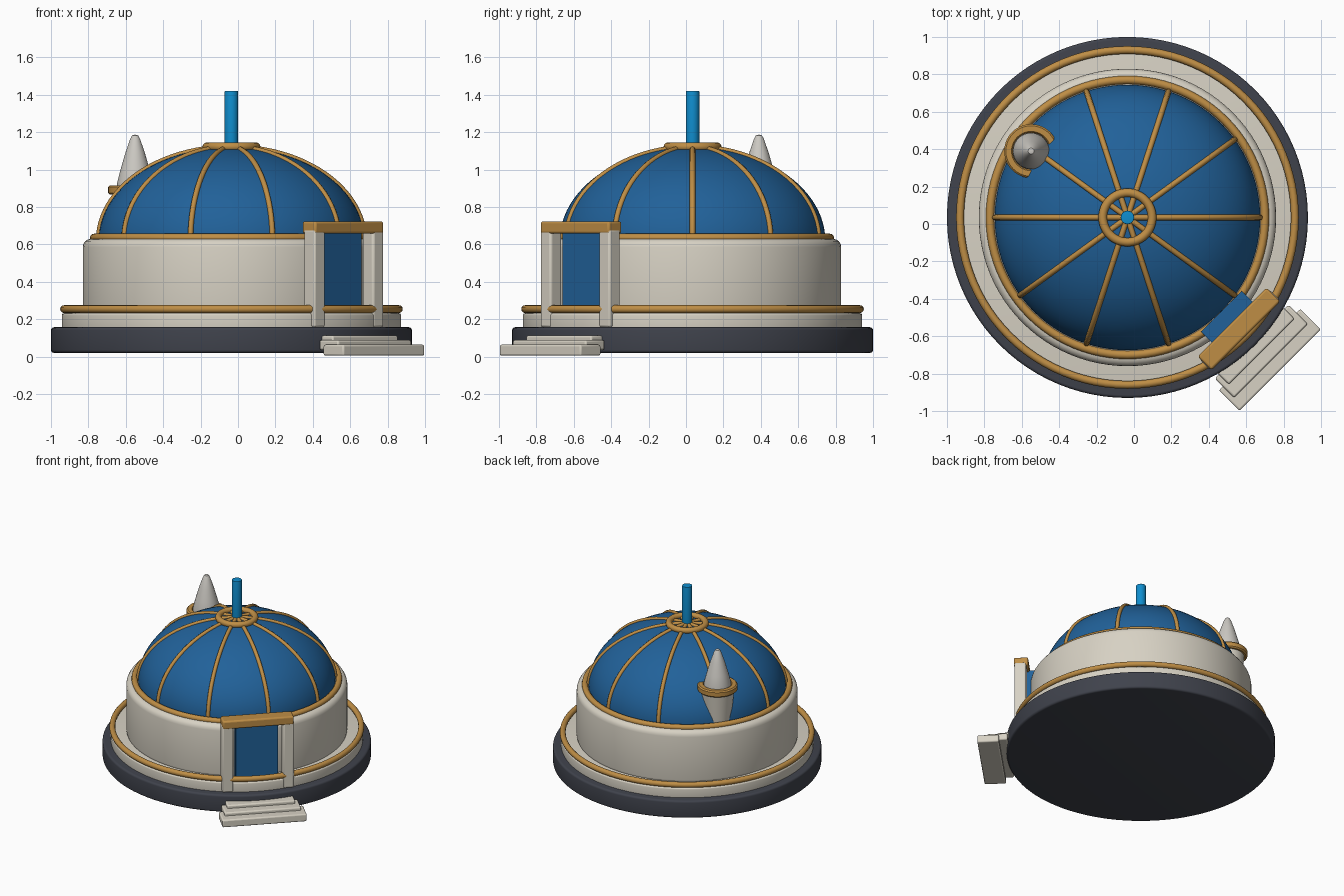
import bpy, bmesh, math
from mathutils import Matrix, Vector

if "Cube" in bpy.data.objects:
    bpy.data.objects.remove(bpy.data.objects["Cube"])

CX, CY = -0.035, 0.035          # axis of the round building
DOME_R, DOME_H, DOME_Z = 0.71, 0.50, 0.62


def material(name, rgb):
    m = bpy.data.materials.new(name)
    m.diffuse_color = (*rgb, 1)
    m.use_nodes = True
    m.node_tree.nodes["Principled BSDF"].inputs["Base Color"].default_value = m.diffuse_color
    return m


SLATE = material("slate", (0.05, 0.055, 0.072))
STONE = material("cream stone", (0.68, 0.64, 0.55))
GOLD = material("gold", (0.52, 0.27, 0.06))
BLUE = material("dome blue", (0.015, 0.12, 0.32))
SKY = material("bright blue", (0.005, 0.27, 0.62))
SILVER = material("pale grey", (0.60, 0.58, 0.54))


def finish(bm, name, mat, loc=(0, 0, 0), bevel=0.0, smooth=True):
    bmesh.ops.recalc_face_normals(bm, faces=bm.faces)
    me = bpy.data.meshes.new(name)
    bm.to_mesh(me)
    bm.free()
    ob = bpy.data.objects.new(name, me)
    bpy.context.collection.objects.link(ob)
    me.materials.append(mat)
    ob.location = loc
    if bevel:
        b = ob.modifiers.new("soft edges", 'BEVEL')
        b.width, b.segments = bevel, 3
    if smooth:
        bpy.ops.object.select_all(action='DESELECT')
        ob.select_set(True)
        bpy.context.view_layer.objects.active = ob
        bpy.ops.object.shade_smooth_by_angle(angle=math.radians(40))
    return ob


def lathe(name, profile, mat, loc=(CX, CY, 0), steps=96, closed=False):
    """Spin an (r, z) profile around the vertical axis."""
    bm = bmesh.new()
    vs = [bm.verts.new((r, 0, z)) for r, z in profile]
    pairs = list(zip(vs, vs[1:])) + ([(vs[-1], vs[0])] if closed else [])
    es = [bm.edges.new(p) for p in pairs]
    bmesh.ops.spin(bm, geom=vs + es, cent=(0, 0, 0), axis=(0, 0, 1),
                   angle=math.tau, steps=steps)
    bmesh.ops.remove_doubles(bm, verts=bm.verts, dist=1e-4)
    return finish(bm, name, mat, loc)


def disc(name, r, z0, z1, bev, mat, **kw):
    """Solid cylinder with rounded top and bottom rims."""
    arc = [(r - bev + bev * math.cos(a), bev * math.sin(a))
           for a in [i * math.pi / 8 for i in range(5)]]
    prof = [(0, z0)] + [(x, z0 + bev - y) for x, y in reversed(arc)]
    prof += [(x, z1 - bev + y) for x, y in arc] + [(0, z1)]
    return lathe(name, prof, mat, **kw)


def ring(name, r, minor, z, mat, **kw):
    prof = [(r + minor * math.cos(i * math.tau / 12),
             z + minor * math.sin(i * math.tau / 12)) for i in range(12)]
    return lathe(name, prof, mat, closed=True, **kw)


ENTRY = Matrix.Rotation(math.radians(-45), 4, 'Z')


def entry_box(name, d, t, z, mat, bevel=0.01):
    """Box in the entrance frame: d is outward, t is sideways, z is up."""
    bm = bmesh.new()
    bmesh.ops.create_cube(bm, size=1)
    for v in bm.verts:
        v.co = ENTRY @ Vector([a + (b - a) * (c + 0.5)
                               for (a, b), c in zip((d, t, z), v.co)])
    return finish(bm, name, mat, bevel=bevel)


# Round plinth, terrace and drum wall
disc("plinth", 0.965, 0.02, 0.157, 0.016, SLATE)
disc("terrace", 0.907, 0.14, 0.232, 0.012, STONE)
disc("drum_wall", 0.795, 0.20, 0.63, 0.045, STONE)
ring("terrace_rail", 0.895, 0.021, 0.254, GOLD)
ring("dome_base_ring", 0.735, 0.022, 0.635, GOLD)

# Dome shell
N = 24
dome = [(DOME_R * math.cos(i * math.pi / 2 / N), DOME_Z + DOME_H * math.sin(i * math.pi / 2 / N))
        for i in range(N)] + [(0, DOME_Z + DOME_H)]
lathe("dome", [(0, DOME_Z)] + dome, BLUE)

# Ten ribs following the dome
ribs = bpy.data.curves.new("dome_ribs", 'CURVE')
ribs.dimensions = '3D'
ribs.bevel_depth, ribs.bevel_resolution = 0.015, 2
for k in range(10):
    a = k * math.tau / 10
    s = ribs.splines.new('POLY')
    s.points.add(len(dome) - 1)
    for p, (r, z) in zip(s.points, dome):
        p.co = (r * math.cos(a), r * math.sin(a), z, 1)
ribs.materials.append(GOLD)
rib_ob = bpy.data.objects.new("dome_ribs", ribs)
rib_ob.location = (CX, CY, 0)
bpy.context.collection.objects.link(rib_ob)

# Crown ring and mast
ring("crown_ring", 0.132, 0.023, 1.122, GOLD, steps=48)
disc("mast", 0.036, 1.05, 1.42, 0.003, SKY, steps=32)

# Side turret with collar and pointed cap
T = (-0.55, 0.39, 0)
lathe("turret", [(0, 0.5), (0.085, 0.5), (0.122, 0.88), (0.095, 0.895), (0, 0.895)],
      STONE, loc=T, steps=40)
lathe("turret_collar", [(0.098, 0.868), (0.135, 0.866), (0.144, 0.875), (0.144, 0.907),
                        (0.135, 0.916), (0.105, 0.916), (0.098, 0.907)],
      GOLD, loc=T, steps=40, closed=True)
lathe("turret_cap", [(0, 0.88), (0.098, 0.88), (0.096, 0.93), (0.078, 1.0), (0.052, 1.09),
                     (0.026, 1.165), (0.016, 1.183), (0, 1.187)], SILVER, loc=T, steps=40)

# Entrance: door, posts, lintel
entry_box("door", (0.66, 0.78), (-0.155, 0.155), (0.16, 0.67), BLUE, 0.004)
for side, c in (("left", -0.222), ("right", 0.222)):
    entry_box(f"{side}_door_post", (0.757, 0.842), (c - 0.041, c + 0.041),
              (0.157, 0.68), STONE, 0.012)
entry_box("lintel", (0.742, 0.845), (-0.26, 0.26), (0.658, 0.723), GOLD, 0.012)

# Three entrance steps, shrinking upward
for i in range(3):
    w = 0.308 - 0.03 * i
    entry_box(f"step_{i + 1}", ((0.95, 0.89, 0.87)[i], 1.105 - 0.07 * i), (-w, w),
              (0.005 + 0.03 * i, 0.064 + 0.024 * i), STONE, 0.01)
